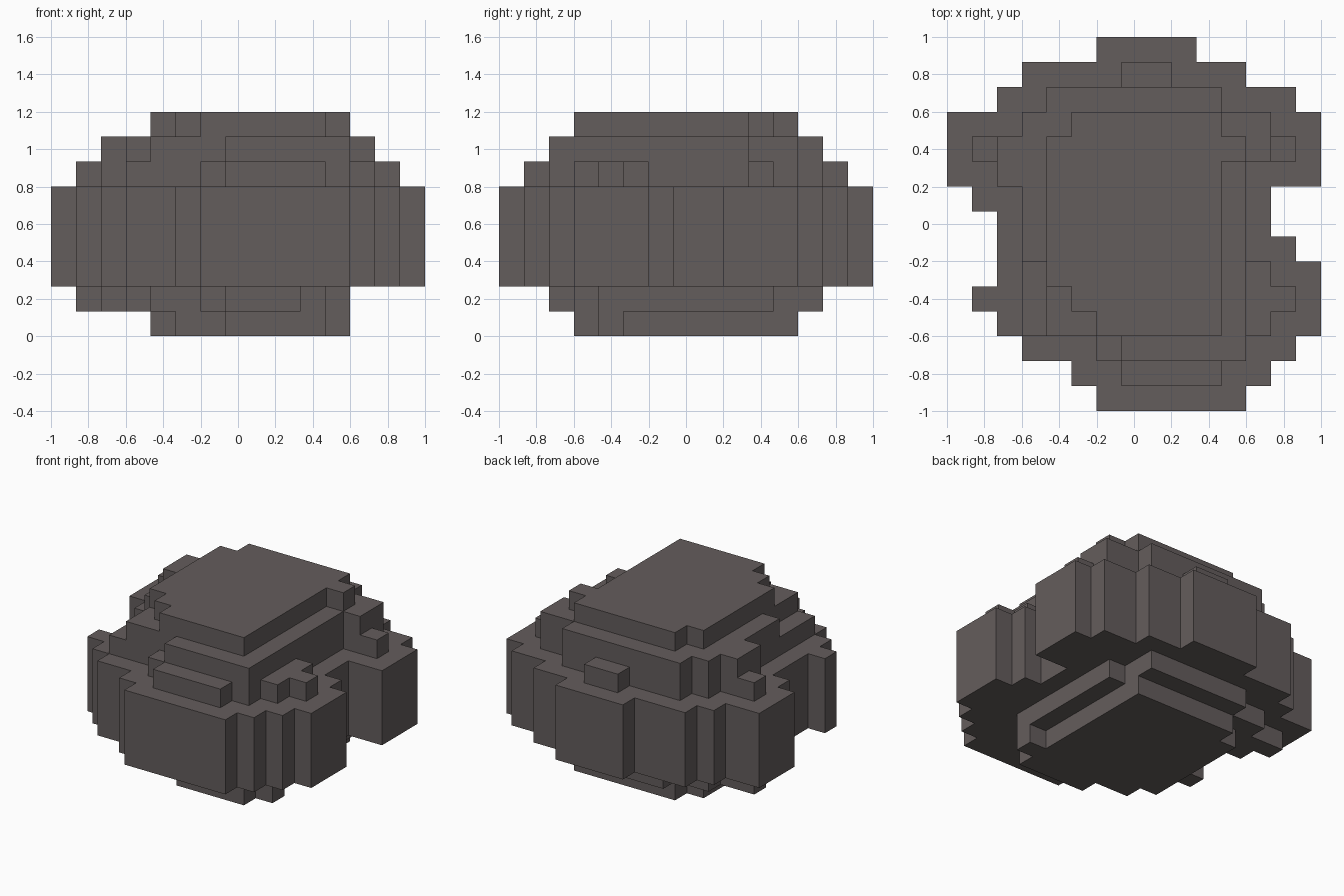
import bpy
import bmesh

if "Cube" in bpy.data.objects:
    bpy.data.objects.remove(bpy.data.objects["Cube"], do_unlink=True)

CELL = 2 / 15  # the boulder sits on a 15 x 15 x 9 block grid

stone = bpy.data.materials.new("warm grey stone")
stone.use_nodes = True
colour = (0.127, 0.109, 0.107, 1)
stone.diffuse_color = colour
bsdf = stone.node_tree.nodes["Principled BSDF"]
bsdf.inputs["Base Color"].default_value = colour
bsdf.inputs["Roughness"].default_value = 0.9


def slab(name, bottom, top, first_row, spans):
    """Stepped slab: each span is the (start, end) column of one row, front to back."""
    bm = bmesh.new()
    for row, (start, end) in enumerate(spans, first_row):
        for col in range(start, end):
            corners = ((col, row), (col + 1, row), (col + 1, row + 1), (col, row + 1))
            bm.faces.new([bm.verts.new((i * CELL - 1, j * CELL - 1, bottom * CELL))
                          for i, j in corners])
    bmesh.ops.remove_doubles(bm, verts=bm.verts, dist=0.001)
    # Merge the blocks into one clean outline, then raise it
    bmesh.ops.dissolve_limit(bm, angle_limit=0.01, verts=bm.verts, edges=bm.edges)
    raised = bmesh.ops.extrude_face_region(bm, geom=bm.faces[:], use_keep_orig=True)
    verts = [g for g in raised["geom"] if isinstance(g, bmesh.types.BMVert)]
    bmesh.ops.translate(bm, verts=verts, vec=(0, 0, (top - bottom) * CELL))
    bmesh.ops.recalc_face_normals(bm, faces=bm.faces)
    mesh = bpy.data.meshes.new(name)
    bm.to_mesh(mesh)
    bm.free()
    mesh.materials.append(stone)
    obj = bpy.data.objects.new(name, mesh)
    bpy.context.collection.objects.link(obj)
    return obj


# Underside, narrowing to the ground
slab("boulder_foot", 0, 1, 3,
     [(7, 11), (5, 12)] + [(4, 11)] * 6 + [(5, 11)])
slab("boulder_lower_step", 1, 2, 2,
     [(7, 10), (6, 11), (4, 12)] + [(3, 12)] * 4
     + [(2, 12), (1, 12), (3, 11), (5, 11)])

# Wide middle with its ragged outline and side notch
slab("boulder_body", 2, 6, 0,
     [(6, 12), (5, 13), (3, 14), (2, 15), (1, 15), (2, 15), (2, 14), (2, 13),
      (1, 13)] + [(0, 15)] * 3 + [(2, 14), (3, 12), (6, 10)])

# Upper steps, narrowing to the flat crown
slab("boulder_shoulder", 6, 7, 1,
     [(7, 11), (6, 12), (3, 13), (3, 14), (3, 13)] + [(3, 12)] * 3
     + [(2, 12), (1, 14), (3, 13), (4, 11), (7, 9)])
slab("boulder_upper_step", 7, 8, 2,
     [(7, 12)] + [(4, 12)] * 3 + [(3, 12)] * 3
     + [(2, 12), (2, 13), (3, 13), (4, 11)])
slab("boulder_crown", 8, 9, 3,
     [(6, 11), (5, 11)] + [(4, 11)] * 5 + [(4, 12), (5, 11)])
